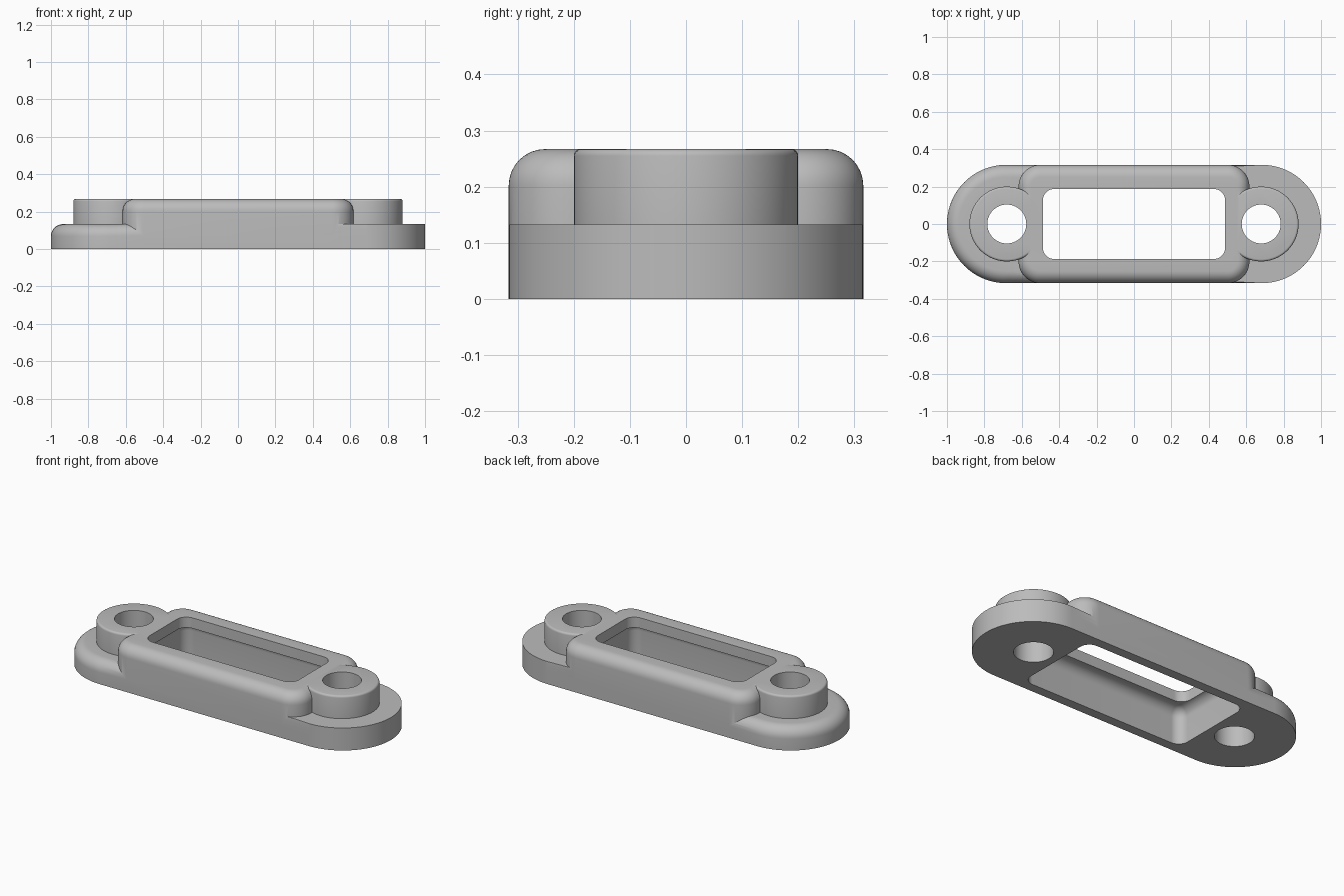
import bpy
import bmesh
from math import cos, sin, pi, radians

default = bpy.data.objects.get("Cube")
if default:
    bpy.data.objects.remove(default, do_unlink=True)

grey = bpy.data.materials.new("plain grey")
grey.use_nodes = True
grey.diffuse_color = (0.5, 0.5, 0.5, 1)
grey.node_tree.nodes["Principled BSDF"].inputs["Base Color"].default_value = (0.5, 0.5, 0.5, 1)


def outline(hx, hy, r, steps):
    """Rounded rectangle; r equal to hy gives a slot or a circle."""
    pts = []
    for quarter, (sx, sy) in enumerate([(1, 1), (-1, 1), (-1, -1), (1, -1)]):
        for i in range(steps + 1):
            a = (quarter + i / steps) * pi / 2
            pts.append((sx * (hx - r) + r * cos(a), sy * (hy - r) + r * sin(a)))
    return pts


def loft(name, hx, hy, r, rings, x=0, steps=16, one_end=False):
    """Stack outlines given as (inset, height) and cap both ends."""
    bm = bmesh.new()
    loops = []
    for inset, z in rings:
        plain = outline(hx, hy, r, steps)
        shrunk = outline(hx - inset, hy - inset, max(r - inset, 0.005), steps)
        pts = [p if one_end and p[0] > 0 else s for p, s in zip(plain, shrunk)]
        loops.append([bm.verts.new((px + x, py, z)) for px, py in pts])
    n = len(loops[0])
    for low, high in zip(loops, loops[1:]):
        for i in range(n):
            j = (i + 1) % n
            bm.faces.new((low[i], low[j], high[j], high[i]))
    bm.faces.new(loops[0][::-1])
    bm.faces.new(loops[-1])
    bmesh.ops.remove_doubles(bm, verts=bm.verts, dist=0.00002)
    bmesh.ops.recalc_face_normals(bm, faces=bm.faces)
    mesh = bpy.data.meshes.new(name)
    bm.to_mesh(mesh)
    bm.free()
    mesh.materials.append(grey)
    obj = bpy.data.objects.new(name, mesh)
    bpy.context.collection.objects.link(obj)
    return obj


def fillet(bottom, top, r, steps=8):
    """Straight wall ending in a rounded upper edge."""
    arc = [i / steps * pi / 2 for i in range(steps + 1)]
    return [(0, bottom)] + [(r * (1 - cos(a)), top - r * (1 - sin(a))) for a in arc]


def combine(target, other, operation):
    mod = target.modifiers.new(operation.title(), "BOOLEAN")
    mod.operation = operation
    mod.solver = "EXACT"
    mod.object = other
    bpy.context.view_layer.objects.active = target
    bpy.ops.object.modifier_apply(modifier=mod.name)
    bpy.data.objects.remove(other, do_unlink=True)


HALF_WIDTH, PLATE_TOP, TOP = 0.316, 0.133, 0.267

# Slot-shaped base plate, rounded over at one end only
body = loft("flange_cover", 1, HALF_WIDTH, HALF_WIDTH,
            fillet(0, PLATE_TOP, 0.065), steps=32, one_end=True)

# Raised central housing and the two screw bosses
combine(body, loft("housing", 0.617, HALF_WIDTH, 0.115,
                   fillet(0.03, TOP, 0.065)), "UNION")
for side in (-1, 1):
    combine(body, loft("boss", 0.2, 0.2, 0.2, fillet(0.04, TOP, 0.012, 4),
                       x=side * 0.68, steps=24), "UNION")

# Hollow underside, window and screw holes
combine(body, loft("cavity", 0.53, 0.26, 0.06,
                   fillet(-0.1, 0.205, 0.055)), "DIFFERENCE")
combine(body, loft("window", 0.487, 0.187, 0.06,
                   [(0, 0.1), (0, 0.4)], steps=12), "DIFFERENCE")
for side in (-1, 1):
    combine(body, loft("screw_hole", 0.104, 0.104, 0.104, [(0, -0.1), (0, 0.4)],
                       x=side * 0.68, steps=20), "DIFFERENCE")

bpy.ops.object.select_all(action="DESELECT")
body.select_set(True)
bpy.context.view_layer.objects.active = body
bpy.ops.object.shade_smooth_by_angle(angle=radians(30))
